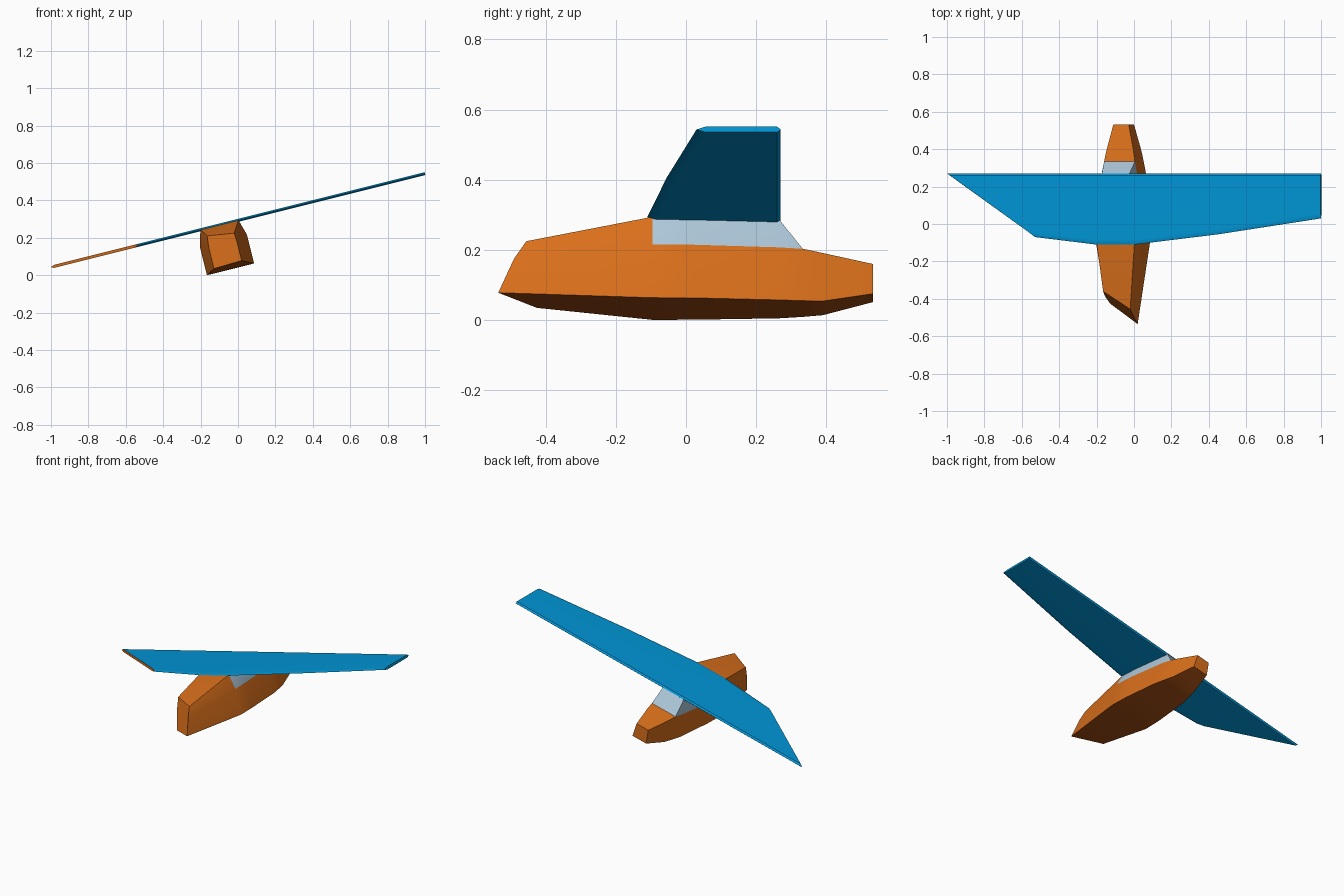
import bpy, bmesh, math

if "Cube" in bpy.data.objects:
    bpy.data.objects.remove(bpy.data.objects["Cube"])

ROLL = math.atan(0.25)          # whole craft is banked
ORIGIN = (-0.1, 0, 0.272)       # wing root centre


def material(name, rgb):
    lin = [((c / 255 + 0.055) / 1.055) ** 2.4 if c > 10 else c / 255 / 12.92 for c in rgb]
    m = bpy.data.materials.new(name)
    m.diffuse_color = (*lin, 1)
    m.use_nodes = True
    m.node_tree.nodes["Principled BSDF"].inputs["Base Color"].default_value = m.diffuse_color
    return m


orange = material("orange", (217, 111, 27))
brown = material("dark_orange", (158, 75, 18))
blue = material("blue", (0, 148, 212))
pale = material("pale_blue", (173, 199, 217))


def loft(name, rings, mats, pick):
    """Skin closed rings of points; pick(segment, side) gives the material, segment -1/-2 are the caps."""
    bm = bmesh.new()
    vs = [[bm.verts.new(p) for p in r] for r in rings]
    n = len(rings[0])
    for i in range(len(rings) - 1):
        for k in range(n):
            j = (k + 1) % n
            f = bm.faces.new((vs[i][k], vs[i][j], vs[i + 1][j], vs[i + 1][k]))
            f.material_index = pick(i, k)
    for ring, code in ((vs[0], -1), (vs[-1], -2)):
        bm.faces.new(ring).material_index = pick(code, 0)
    bmesh.ops.remove_doubles(bm, verts=bm.verts[:], dist=0.0005)
    bmesh.ops.recalc_face_normals(bm, faces=bm.faces[:])
    me = bpy.data.meshes.new(name)
    bm.to_mesh(me)
    bm.free()
    for m in mats:
        me.materials.append(m)
    ob = bpy.data.objects.new(name, me)
    bpy.context.collection.objects.link(ob)
    ob.location = ORIGIN
    ob.rotation_euler = (0, -ROLL, 0)
    # Soft shading that keeps the broad faces flat
    bpy.ops.object.select_all(action='DESELECT')
    ob.select_set(True)
    bpy.context.view_layer.objects.active = ob
    bpy.ops.object.shade_smooth_by_angle(angle=math.radians(30))
    wn = ob.modifiers.new("even_normals", 'WEIGHTED_NORMAL')
    wn.keep_sharp = True
    return ob


# Fuselage: slanted nose ring, then symmetric rings (roof, shoulder, floor)
def hull_ring(y, roof, shoulder, floor):
    (a, az), (b, bz), (c, cz) = roof, shoulder, floor
    return [(-a, y, az), (a, y, az), (b, y, bz), (c, y, cz), (-c, y, cz), (-b, y, bz)]


nose = [(-0.078, -0.36, -0.044), (0.066, -0.455, -0.065), (0.069, -0.49, -0.117),
        (0.069, -0.535, -0.217), (-0.085, -0.425, -0.223), (-0.085, -0.385, -0.11)]
hull = [
    nose,
    hull_ring(-0.095, (0.105, -0.003), (0.13, -0.09), (0.13, -0.247)),
    hull_ring(0.02, (0.1, -0.003), (0.125, -0.09), (0.128, -0.247)),
    hull_ring(0.265, (0.075, -0.003), (0.098, -0.091), (0.108, -0.248)),
    hull_ring(0.333, (0.085, -0.092), (0.085, -0.092), (0.095, -0.247)),
    hull_ring(0.39, (0.075, -0.102), (0.075, -0.102), (0.083, -0.245)),
    hull_ring(0.533, (0.042, -0.126), (0.042, -0.126), (0.049, -0.215)),
]


def hull_colour(i, k):
    if i >= 0 and k == 3:                       # belly
        return 2
    return 1 if i in (1, 2, 3) and k in (0, 1, 5) else 0   # cabin


loft("fuselage", hull, [orange, pale, brown], hull_colour)


# Wing: thin six-sided section, left end sliced off diagonally
def wing_ring(y_lead, u_of_y, top_inset=0):
    mid, t = -0.0035, 0.008
    pts = [(y_lead, 0), (y_lead + 0.025, t), (0.26, t),
           (0.27, 0), (0.26, -t), (y_lead + 0.025, -t)]
    return [(u_of_y(y) + (top_inset if h > 0 else 0), y, mid + h) for y, h in pts]


wing = [wing_ring(-0.07, lambda y: -0.443 - 0.485 * (y + 0.07) / 0.34, 0.004)]
for u, y_lead in ((-0.105, -0.11), (0.105, -0.11), (0.567, -0.055), (1.133, 0.03)):
    wing.append(wing_ring(y_lead, lambda y, u=u: u))
loft("wing", wing, [blue, orange], lambda i, k: 1 if i == -1 else 0)
